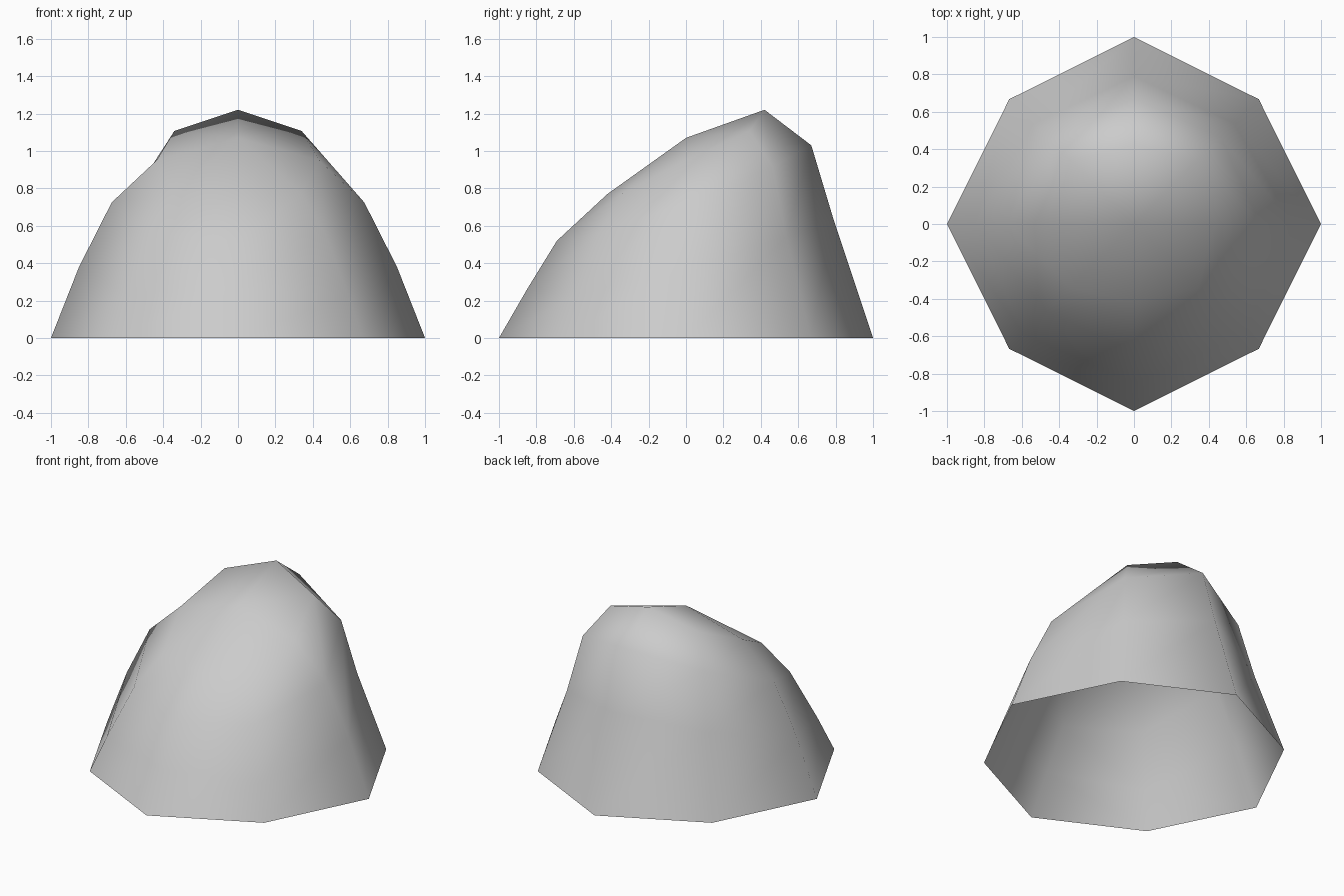
import bpy
import bmesh

default = bpy.data.objects.get("Cube")
if default:
    bpy.data.objects.remove(default, do_unlink=True)

# One plain grey material
grey = bpy.data.materials.new("light_grey")
grey.use_nodes = True
colour = (0.6, 0.6, 0.6, 1)
grey.diffuse_color = colour
grey.node_tree.nodes["Principled BSDF"].inputs["Base Color"].default_value = colour

# Half of each ring from front to back (x, y, z), base first
HALF_RINGS = [
    [(0, -1, 0), (.667, -.667, 0), (1, 0, 0), (.667, .667, 0), (0, 1, 0)],
    [(0, -.85, .26), (.59, -.59, .23), (.85, 0, .38), (.536, .536, .542), (0, .79, .63)],
    [(0, -.69, .52), (.468, -.468, .556), (.675, 0, .725), (.464, .464, .915), (0, .67, 1.03)],
    [(0, -.42, .77), (.34, -.34, .773), (.435, 0, .95), (.34, .34, 1.107), (0, .42, 1.22)],
]
CROWN = (0, 0, 1.07)


def full_ring(bm, half):
    """Mirror the half ring across x and return its eight vertices in order."""
    mirrored = [(-x, y, z) for x, y, z in reversed(half[1:-1])]
    return [bm.verts.new(p) for p in half + mirrored]


bm = bmesh.new()
rings = [full_ring(bm, half) for half in HALF_RINGS]
count = len(rings[0])

# Side walls, open at the base
for low, high in zip(rings, rings[1:]):
    for i in range(count):
        j = (i + 1) % count
        bm.faces.new((low[i], low[j], high[j], high[i]))

# Crown of four quads around the centre
centre = bm.verts.new(CROWN)
top = rings[-1]
for i in range(0, count, 2):
    bm.faces.new((centre, top[i], top[i + 1], top[(i + 2) % count]))

for face in bm.faces:
    face.smooth = True

mesh = bpy.data.meshes.new("leaning_dome")
bm.to_mesh(mesh)
bm.free()
mesh.materials.append(grey)
dome = bpy.data.objects.new("leaning_dome", mesh)
bpy.context.collection.objects.link(dome)
